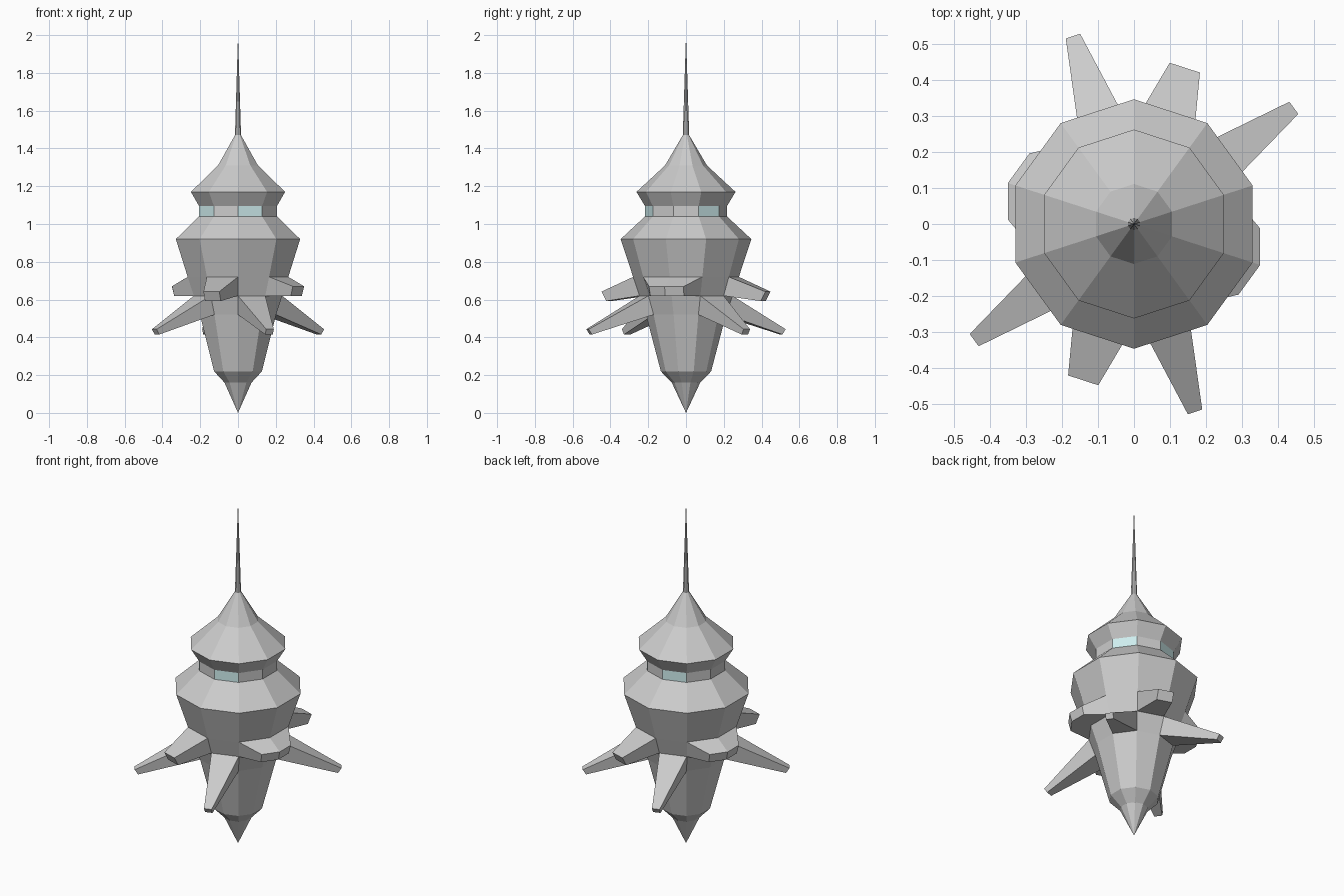
import bpy, bmesh
from math import sin, cos, radians
from mathutils import Vector

if "Cube" in bpy.data.objects:
    bpy.data.objects.remove(bpy.data.objects["Cube"])

SIDES = 10
STEP = 360 / SIDES


def polar(r, deg, z):
    return Vector((r * cos(radians(deg)), r * sin(radians(deg)), z))


def make_object(name, bm):
    bmesh.ops.recalc_face_normals(bm, faces=bm.faces[:])
    mesh = bpy.data.meshes.new(name)
    bm.to_mesh(mesh)
    bm.free()
    obj = bpy.data.objects.new(name, mesh)
    bpy.context.collection.objects.link(obj)
    return obj


def lathe(bm, profile):
    """Ten-sided lathe; returns bands[row][i], face i centred on angle 36*i."""
    rings = []
    for r, z in profile:
        if r == 0:
            rings.append([bm.verts.new((0, 0, z))] * SIDES)
        else:
            rings.append([bm.verts.new(polar(r, STEP * (i + 0.5), z)) for i in range(SIDES)])
    bands = []
    for low, high in zip(rings, rings[1:]):
        band = []
        for i in range(SIDES):
            corners = [low[i - 1], low[i], high[i], high[i - 1]]
            band.append(bm.faces.new(list(dict.fromkeys(corners))))
        bands.append(band)
    return bands


def extrude(bm, faces):
    """Pull hull faces out and return the new outer vertices."""
    out = bmesh.ops.extrude_face_region(bm, geom=faces)["geom"]
    bmesh.ops.delete(bm, geom=[f for f in faces if f.is_valid], context='FACES_ONLY')
    return [v for v in out if isinstance(v, bmesh.types.BMVert)]


def fin(bm, face, angle, half_width, top, bottom):
    """Tapered fin; top and bottom are (radius, z) of the tip edges."""
    out, side = polar(1, angle, 0), polar(1, angle + 90, 0)
    mid = face.calc_center_median().z
    for v in extrude(bm, [face]):
        r, z = top if v.co.z > mid else bottom
        sign = 1 if v.co.dot(side) > 0 else -1
        v.co = out * r + side * sign * half_width + Vector((0, 0, z))


def pod(bm, faces, angle):
    """Stubby bulge wrapped over two neighbouring faces."""
    side = polar(1, angle + 90, 0)
    mid = faces[0].calc_center_median().z
    for v in extrude(bm, faces):
        s = v.co.dot(side)
        turn = 0 if abs(s) < 0.01 else (16 if s > 0 else -16)
        r = 0.35 if turn else 0.368
        upper = v.co.z > mid
        v.co = polar(r if upper else r * 0.965, angle + turn, 0.67 if upper else 0.62)


# Hull
bm = bmesh.new()
bands = lathe(bm, [(0, 0), (0.075, 0.16), (0.133, 0.22), (0.212, 0.52), (0.246, 0.62),
                   (0.28, 0.72), (0.346, 0.92), (0.217, 1.04), (0.217, 1.095),
                   (0.262, 1.17), (0.111, 1.31), (0.017, 1.47)])
lower, upper, window_band = bands[3], bands[4], bands[7]

# Windows
for i in (1, 3, 6, 8):
    window_band[i].material_index = 1

# Fins and pods, repeated on the opposite side
for k in (0, 5):
    for i in (k + 1, k + 3):
        fin(bm, lower[i], STEP * i, 0.021, (0.548, 0.443), (0.53, 0.415))
    fin(bm, upper[k + 2], STEP * (k + 2), 0.044, (0.456, 0.642), (0.43, 0.592))
    pod(bm, [upper[k - 1], upper[k]], STEP * (k - 0.5))

hull = make_object("hull", bm)
for name, colour in (("hull_grey", (0.8, 0.8, 0.8, 1)), ("window_glass", (0.62, 0.85, 0.86, 1))):
    mat = bpy.data.materials.new(name)
    mat.diffuse_color = colour
    mat.use_nodes = True
    mat.node_tree.nodes["Principled BSDF"].inputs["Base Color"].default_value = mat.diffuse_color
    hull.data.materials.append(mat)

# Spire
bm = bmesh.new()
lathe(bm, [(0.017, 1.47), (0, 2.0)])
make_object("spire", bm)
